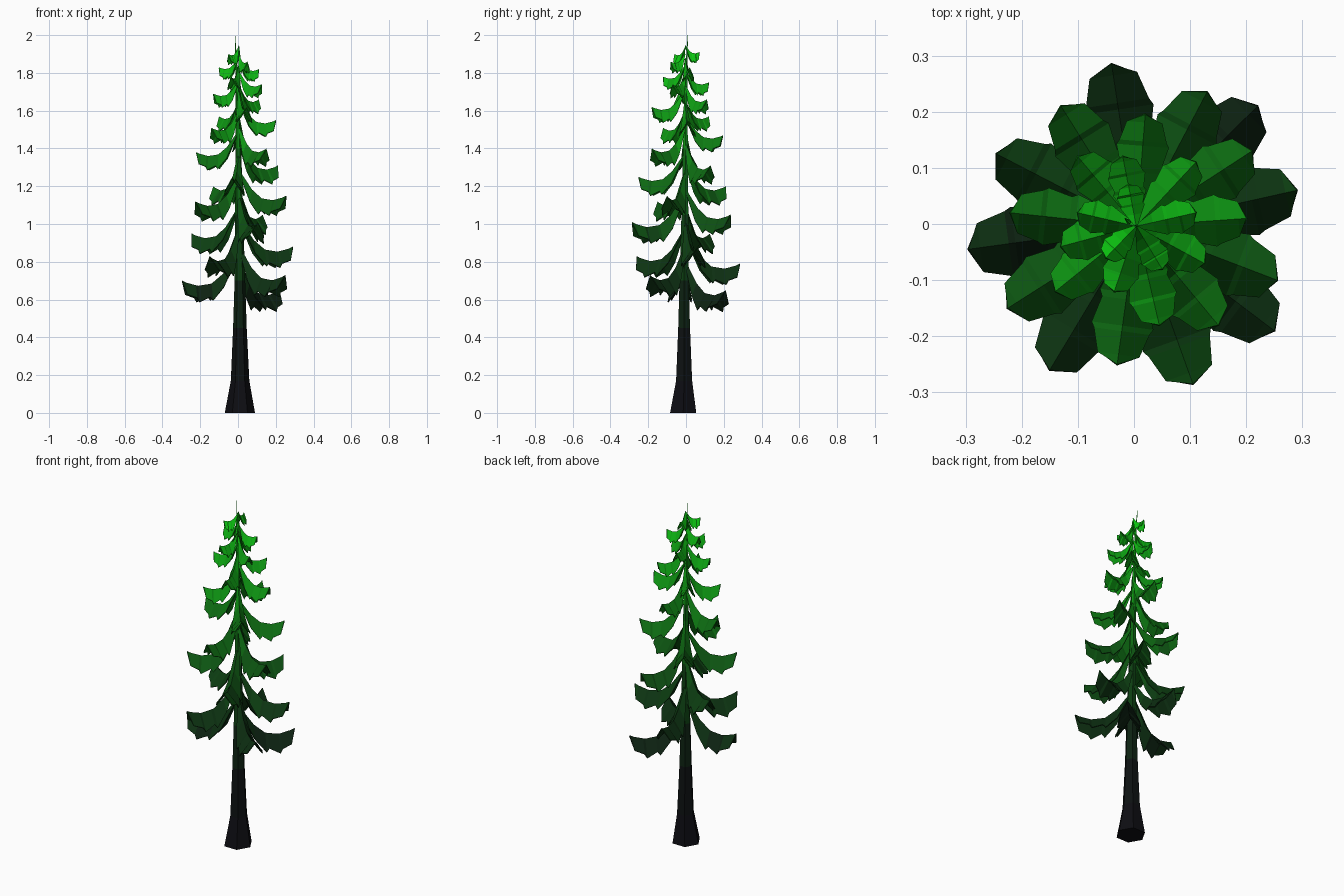
import bpy, bmesh, math
from mathutils import Vector

if "Cube" in bpy.data.objects:
    bpy.data.objects.remove(bpy.data.objects["Cube"])


def height_material(z):
    # near-black at the ground, bright green at the crown
    name = f"green_{round(z, 1):.1f}"
    mat = bpy.data.materials.get(name)
    if not mat:
        mat = bpy.data.materials.new(name)
        g = 0.004 + 0.55 * (z / 1.9) ** 3.2
        mat.diffuse_color = (0.004, g, 0.006, 1)
        mat.use_nodes = True
        mat.node_tree.nodes["Principled BSDF"].inputs["Base Color"].default_value = mat.diffuse_color
    return mat


def make_object(name, bm):
    bmesh.ops.recalc_face_normals(bm, faces=bm.faces)
    me = bpy.data.meshes.new(name)
    bm.to_mesh(me)
    bm.free()
    ob = bpy.data.objects.new(name, me)
    bpy.context.collection.objects.link(ob)
    # one material per height band
    slots = {}
    for p in me.polygons:
        mat = height_material(p.center.z)
        if mat.name not in slots:
            slots[mat.name] = len(slots)
            me.materials.append(mat)
        p.material_index = slots[mat.name]
    return ob


# Trunk: six-sided, flared at the foot, needle-thin at the top (x, y, z, radius)
rings = [(.01, -.015, 0, .08), (.011, -.01, .17, .049), (.01, -.01, .45, .036),
         (.01, -.01, .7, .028), (.006, -.006, 1.05, .021), (.002, -.003, 1.4, .015),
         (-.004, 0, 1.7, .008), (-.01, .004, 1.88, .004), (-.016, .01, 2.0, .001)]
bm = bmesh.new()
loops = []
for x, y, z, r in rings:
    loops.append([bm.verts.new((x + r * math.cos(a), y + r * math.sin(a), z))
                  for a in (i * math.pi / 3 for i in range(6))])
for lo, hi in zip(loops, loops[1:]):
    for i in range(6):
        j = (i + 1) % 6
        bm.faces.new((lo[i], lo[j], hi[j], hi[i]))
bm.faces.new(loops[0][::-1])
bm.faces.new(loops[-1])
make_object("trunk", bm)

# Bough outline: (distance out, ridge height, edge width, edge drop), all as fractions
STATIONS = [(0.03, .48, .15, .15), (.28, .12, .55, .7), (.48, -.05, .88, .9),
            (.53, -.06, .78, .68), (.72, -.09, 1, .86), (.76, -.08, .9, .66),
            (.93, -.035, .68, .62)]


def bough(index, tx, ty, tz):
    # folded drooping spray: a sagging ridge with a ragged flap on each side
    root = Vector((.004, -.004, 0))
    out = Vector((tx, ty, 0)) - root
    length = out.length
    out.normalize()
    side = Vector((-out.y, out.x, 0))
    width = .012 + .175 * length
    drop = .045 + .18 * length
    bm = bmesh.new()
    ridge, left, right = [], [], []
    for t, h, w, d in STATIONS:
        p = root + out * (t * length) + Vector((0, 0, tz + h * length))
        e = p - Vector((0, 0, d * drop))
        ridge.append(bm.verts.new(p))
        left.append(bm.verts.new(e + side * w * width))
        right.append(bm.verts.new(e - side * w * width))
    tip = bm.verts.new((tx, ty, tz))
    for i in range(len(ridge) - 1):
        bm.faces.new((ridge[i], ridge[i + 1], left[i + 1], left[i]))
        bm.faces.new((ridge[i + 1], ridge[i], right[i], right[i + 1]))
    bm.faces.new((ridge[-1], tip, left[-1]))
    bm.faces.new((tip, ridge[-1], right[-1]))
    ob = make_object(f"bough_{index:02d}", bm)
    mod = ob.modifiers.new("thickness", 'SOLIDIFY')
    mod.thickness = .005
    mod.offset = -1


# Bough tips, spiralling up from the lowest to the crown
TIPS = [(.22, .21, .65), (-.295, -.045, .70), (.25, -.19, .73),
        (-.04, .285, .79), (-.15, -.26, .83), (.29, .06, .88),
        (-.245, .125, .95), (.105, -.285, 1.01), (.13, .235, 1.05),
        (-.225, -.15, 1.12), (.255, -.1, 1.15), (-.13, .21, 1.20),
        (-.03, -.25, 1.25), (.21, .13, 1.31), (-.22, .02, 1.38),
        (.15, -.18, 1.40), (.02, .195, 1.47), (-.14, -.12, 1.51),
        (.2, .01, 1.55), (-.1, .12, 1.57), (.045, -.18, 1.62),
        (.11, .11, 1.66), (-.13, -.04, 1.69), (.125, -.07, 1.74),
        (-.02, .12, 1.75), (-.035, -.12, 1.78), (.11, .02, 1.82),
        (-.1, .02, 1.83), (.05, -.08, 1.86), (-.05, -.06, 1.90),
        (-.01, .07, 1.91)]
for i, (x, y, z) in enumerate(TIPS, 1):
    bough(i, x, y, z)
